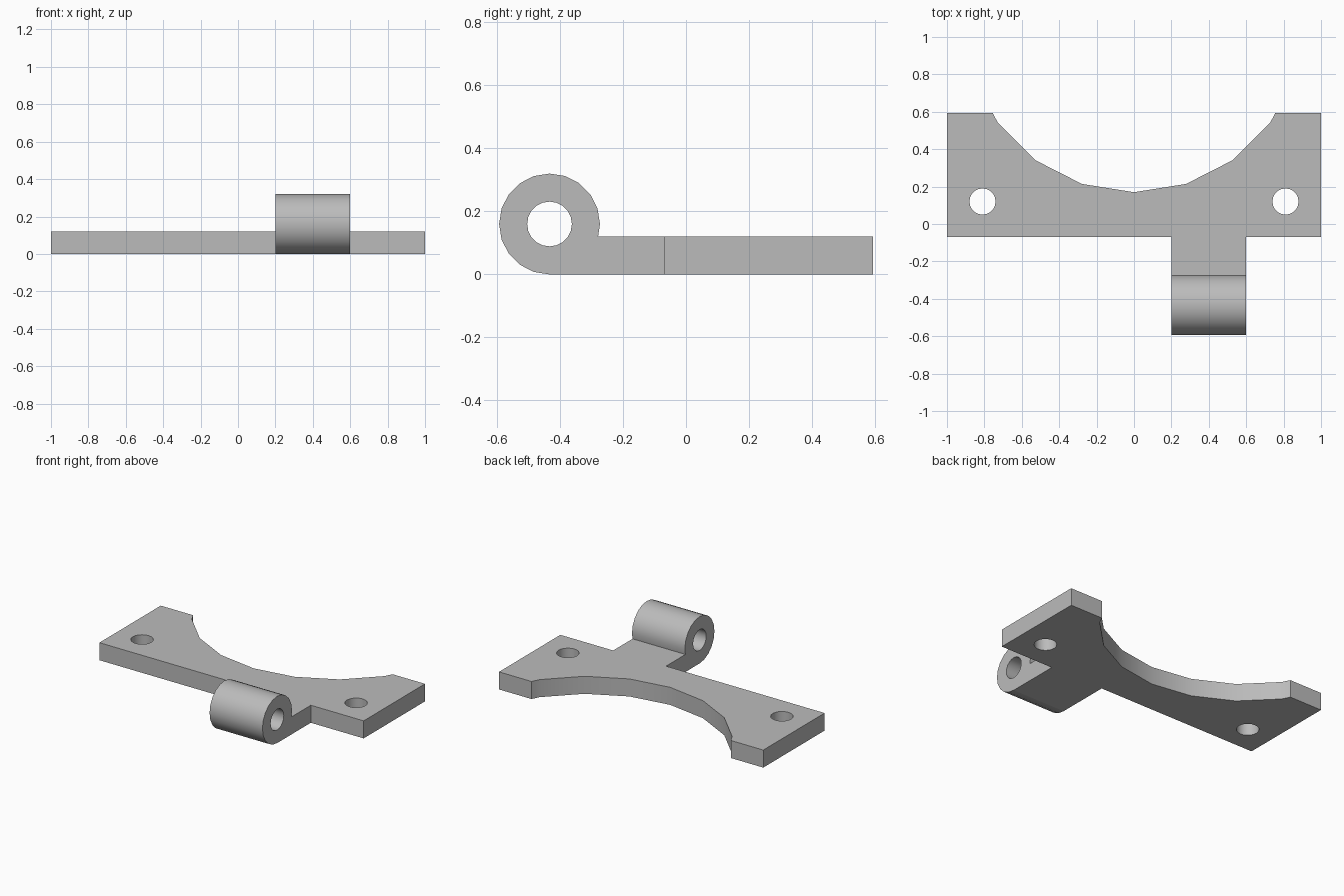
import bpy, bmesh
from math import sin, cos, radians
from mathutils import Matrix

old = bpy.data.objects.get("Cube")
if old:
    bpy.data.objects.remove(old, do_unlink=True)

grey = bpy.data.materials.new("plain grey")
grey.use_nodes = True
colour = (0.5, 0.5, 0.5, 1)
grey.diffuse_color = colour
grey.node_tree.nodes["Principled BSDF"].inputs["Base Color"].default_value = colour

THICK = 0.12
BACK = 0.593
FRONT = -0.07
BARREL_Y, BARREL_Z, BARREL_R = -0.433, 0.16, 0.16
# Turns a local x, y, z extrusion into one whose profile lies in y, z
SIDEWAYS = Matrix(((0, 0, 1, 0), (1, 0, 0, 0), (0, 1, 0, 0), (0, 0, 0, 1)))


def extrude(name, profile, low, high, matrix=Matrix()):
    """Prism from a 2D outline between two heights."""
    bm = bmesh.new()
    face = bm.faces.new([bm.verts.new((a, b, low)) for a, b in profile])
    side = bmesh.ops.extrude_face_region(bm, geom=[face])["geom"]
    verts = [v for v in side if isinstance(v, bmesh.types.BMVert)]
    bmesh.ops.translate(bm, verts=verts, vec=(0, 0, high - low))
    bm.transform(matrix)
    bmesh.ops.recalc_face_normals(bm, faces=bm.faces)
    mesh = bpy.data.meshes.new(name)
    bm.to_mesh(mesh)
    bm.free()
    mesh.materials.append(grey)
    obj = bpy.data.objects.new(name, mesh)
    bpy.context.collection.objects.link(obj)
    return obj


def arc(cx, cy, r, start=0, end=342):
    return [(cx + r * cos(radians(a)), cy + r * sin(radians(a)))
            for a in range(start, end + 1, 18)]


def combine(target, tool, operation):
    mod = target.modifiers.new(operation, "BOOLEAN")
    mod.operation = operation
    mod.solver = "EXACT"
    mod.object = tool
    bpy.context.view_layer.objects.active = target
    bpy.ops.object.modifier_apply(modifier=mod.name)
    bpy.data.objects.remove(tool, do_unlink=True)


# Flat mounting plate
plate = extrude("hinge_bracket", [(-1, FRONT), (1, FRONT), (1, BACK), (-1, BACK)], 0, THICK)

# Arm with rolled barrel, joined to the plate
join_y = BARREL_Y + 0.154
knuckle = [(join_y, THICK)] + arc(BARREL_Y, BARREL_Z, BARREL_R, 0, 270)
knuckle += [(0, 0), (0, THICK)]
combine(plate, extrude("knuckle", knuckle, 0.2, 0.6, SIDEWAYS), "UNION")

# Round notch in the back, screw holes and pin hole
combine(plate, extrude("notch_cutter", arc(0, 1.07, 0.9), -1, 1), "DIFFERENCE")
for x in (-0.81, 0.81):
    combine(plate, extrude("screw_cutter", arc(x, 0.12, 0.07), -1, 1), "DIFFERENCE")
combine(plate, extrude("pin_cutter", arc(BARREL_Y, BARREL_Z, 0.071), 0, 0.8, SIDEWAYS),
        "DIFFERENCE")

# Smooth only the curved walls
for face in plate.data.polygons:
    face.use_smooth = max(abs(c) for c in face.normal) < 0.999
